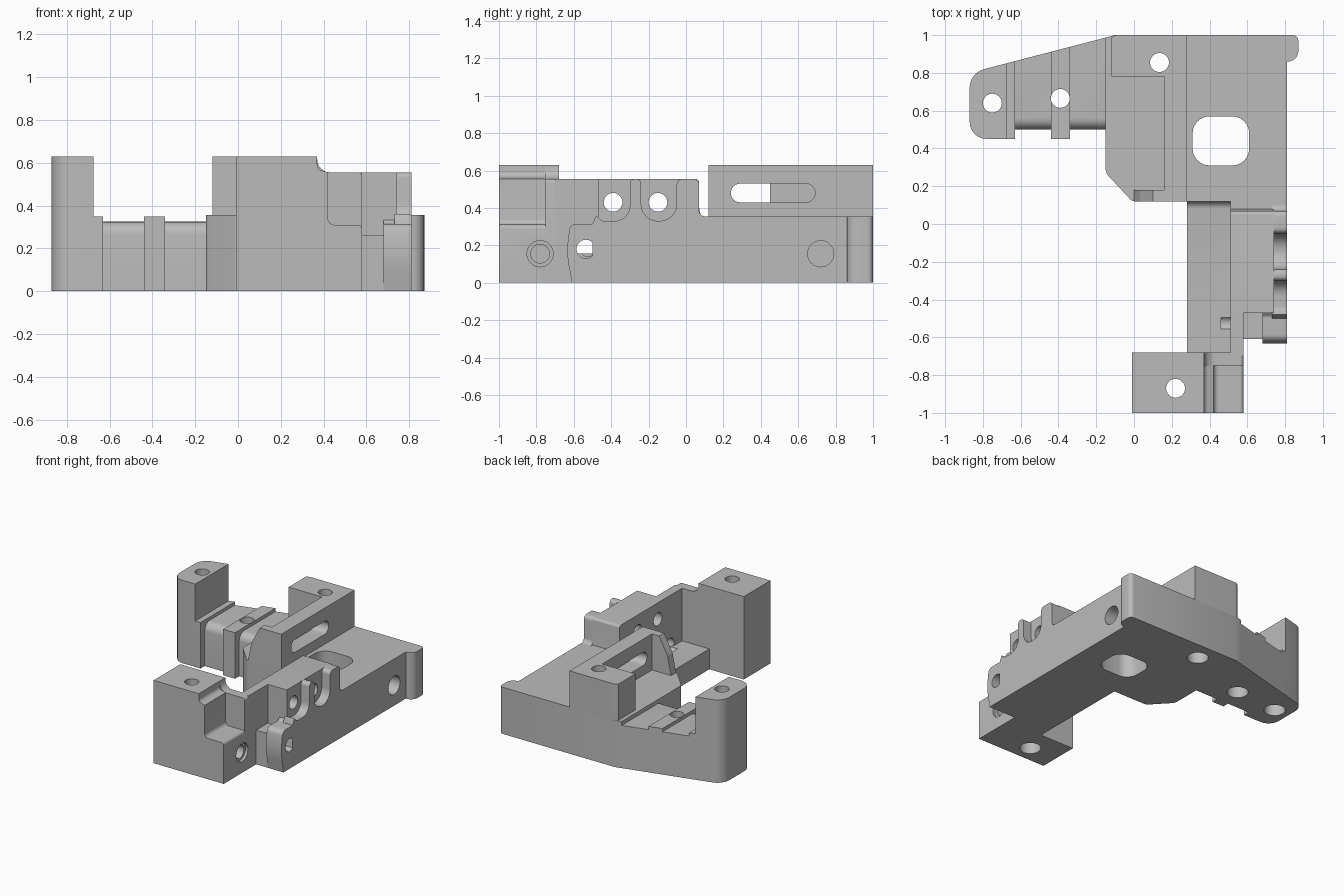
import bpy, bmesh, math
from mathutils import Vector

cube = bpy.data.objects.get("Cube")
if cube:
    bpy.data.objects.remove(cube, do_unlink=True)

grey = bpy.data.materials.new("plain grey")
grey.use_nodes = True
colour = (0.5, 0.5, 0.5, 1)
grey.diffuse_color = colour
grey.node_tree.nodes["Principled BSDF"].inputs["Base Color"].default_value = colour

PLACE = {"x": lambda a, b, h: (h, a, b),
         "y": lambda a, b, h: (a, h, b),
         "z": lambda a, b, h: (a, b, h)}


def rounded(points, steps=6):
    """Replace each corner (a, b, radius) with an arc."""
    out = []
    for i, (a, b, *r) in enumerate(points):
        p = Vector((a, b, 0))
        if not r:
            out.append((a, b))
            continue
        before = (Vector((*points[i - 1][:2], 0)) - p).normalized()
        after = (Vector((*points[(i + 1) % len(points)][:2], 0)) - p).normalized()
        half = before.angle(after) / 2
        centre = p + (before + after).normalized() * r[0] / math.sin(half)
        reach = r[0] / math.tan(half)
        start = (p + before * reach - centre).normalized()
        end = (p + after * reach - centre).normalized()
        for k in range(steps + 1):
            q = centre + start.slerp(end, k / steps) * r[0]
            out.append((q.x, q.y))
    return out


def prism(name, axis, low, high, points):
    """Extrude a profile along an axis."""
    bm = bmesh.new()
    outline = rounded(points)
    rings = [[bm.verts.new(PLACE[axis](a, b, h)) for a, b in outline] for h in (low, high)]
    for ring in rings:
        bm.faces.new(ring)
    n = len(outline)
    for i in range(n):
        j = (i + 1) % n
        bm.faces.new((rings[0][i], rings[0][j], rings[1][j], rings[1][i]))
    bmesh.ops.recalc_face_normals(bm, faces=bm.faces)
    mesh = bpy.data.meshes.new(name)
    bm.to_mesh(mesh)
    bm.free()
    mesh.materials.append(grey)
    obj = bpy.data.objects.new(name, mesh)
    bpy.context.collection.objects.link(obj)
    return obj


def rect(a0, a1, b0, b1, r=None):
    corners = [(a0, b0), (a1, b0), (a1, b1), (a0, b1)]
    return [c + (r,) for c in corners] if r else corners


def circle(a, b, r, n=32):
    return [(a + r * math.cos(math.tau * i / n), b + r * math.sin(math.tau * i / n))
            for i in range(n)]


def carve(obj, axis, low, high, points, operation="DIFFERENCE"):
    """Apply one boolean with a temporary helper prism."""
    helper = prism("cutter", axis, low, high, points)
    helper.hide_render = True
    mod = obj.modifiers.new("carve", "BOOLEAN")
    mod.operation, mod.solver, mod.object = operation, "EXACT", helper
    bpy.context.view_layer.objects.active = obj
    bpy.ops.object.modifier_apply(modifier=mod.name)
    bpy.data.objects.remove(helper, do_unlink=True)


def screw_hole(obj, x, y):
    """Vertical hole with a wider bore from below."""
    carve(obj, "z", -0.1, 0.8, circle(x, y, 0.05))
    carve(obj, "z", -0.1, 0.2, circle(x, y, 0.075))


# Main deck with window, side bore and corner lobe
deck = prism("deck", "z", 0, 0.355, [
    (-0.15, 0.27, 0.06), (-0.01, 0.12, 0.04), (0.51, 0.12), (0.51, 0.07), (0.81, 0.07),
    (0.81, 0.86), (0.87, 0.86, 0.055), (0.87, 1, 0.03), (-0.1, 1), (-0.15, 0.987)])
carve(deck, "z", -0.1, 0.5, rect(0.31, 0.61, 0.31, 0.57, 0.09))
carve(deck, "x", 0.68, 1, circle(0.72, 0.155, 0.07))
screw_hole(deck, 0.135, 0.855)

# Raised rear block, slotted wall and end gusset
rear_block = prism("rear_block", "z", 0.355, 0.63, [
    (-0.12, 0.78), (0.28, 0.78), (0.28, 1), (-0.1, 1, 0.04), (-0.12, 0.985)])
screw_hole(rear_block, 0.135, 0.855)
slotted_wall = prism("slotted_wall", "x", 0.16, 0.28, rect(0.12, 0.78, 0.355, 0.63))
carve(slotted_wall, "x", 0, 0.4, rect(0.24, 0.69, 0.43, 0.53, 0.049))
prism("wall_gusset", "y", 0.12, 0.18, [
    (0.0, 0.355), (0.16, 0.355), (0.16, 0.63), (0.1, 0.63), (0.03, 0.5, 0.08)])

# Side arm: pieces trimmed to one tapered outline
ARM = [(-0.87, 0.45, 0.09), (-0.13, 0.45), (-0.13, 0.992), (-0.87, 0.8, 0.1)]
arm_parts = [
    prism("arm_beam", "x", -0.66, -0.1, [(0.5, 0), (1.1, 0), (1.1, 0.325), (0.5, 0.325, 0.06)]),
    prism("arm_rib", "x", -0.44, -0.34, rect(0.4, 1.1, 0, 0.35)),
    prism("arm_tower", "y", 0.4, 1.1, [
        (-1, 0), (-0.63, 0), (-0.63, 0.35), (-0.675, 0.35), (-0.675, 0.63), (-1, 0.63)])]
for part in arm_parts:
    carve(part, "z", -0.05, 0.8, ARM, "INTERSECT")
for part in arm_parts[:2]:
    screw_hole(part, -0.39, 0.665)
screw_hole(arm_parts[2], -0.75, 0.64)

# Low channel floor with a fillet up to the deck
channel = prism("channel_floor", "x", 0.28, 0.52, [
    (-0.69, 0), (0.13, 0), (0.13, 0.2), (0.12, 0.2), (0.12, 0.155, 0.04), (-0.69, 0.155)])
carve(channel, "x", 0.46, 0.6, circle(-0.525, 0.18, 0.04))

# Upright wall with two bores
thin_wall = prism("thin_wall", "x", 0.51, 0.58, rect(-0.7, -0.47, 0, 0.555))
core_wall = prism("core_wall", "x", 0.51, 0.74, [
    (-0.47, 0), (0.08, 0), (0.08, 0.355), (0.07, 0.4), (0.07, 0.555, 0.02), (-0.47, 0.555)])
for y in (-0.39, -0.15):
    carve(core_wall, "x", 0.4, 0.9, circle(y, 0.43, 0.05))

# Outer cladding with rounded notches between posts
prism("notched_cladding", "x", 0.73, 0.81, [
    (-0.5, 0), (0.1, 0), (0.12, 0.355), (0.07, 0.355, 0.03), (0.07, 0.555, 0.03),
    (-0.05, 0.555, 0.03), (-0.05, 0.33, 0.09), (-0.24, 0.33, 0.09), (-0.24, 0.555, 0.025),
    (-0.3, 0.555, 0.025), (-0.3, 0.33, 0.08), (-0.45, 0.33, 0.03), (-0.48, 0.36), (-0.5, 0.315)])

# Lug and its bridge, pierced by a side bore
lug = prism("side_lug", "x", 0.68, 0.81, [
    (-0.61, 0), (-0.46, 0), (-0.46, 0.34), (-0.49, 0.315, 0.02), (-0.62, 0.315, 0.04),
    (-0.64, 0.16, 0.5)])
bridge = prism("lug_bridge", "x", 0.57, 0.69, rect(-0.61, -0.46, 0, 0.26))
for part in (thin_wall, lug, bridge):
    carve(part, "x", 0.4, 0.9, circle(-0.535, 0.18, 0.05))

# Front block with shoulder and lower step
front_block = prism("front_block", "y", -1, -0.75, [
    (-0.01, 0), (0.58, 0), (0.58, 0.31, 0.02), (0.42, 0.31, 0.03), (0.42, 0.555),
    (0.37, 0.57, 0.03), (0.37, 0.63), (-0.01, 0.63)])
carve(front_block, "x", 0.45, 0.7, circle(-0.78, 0.155, 0.05))
carve(front_block, "x", 0.56, 0.7, circle(-0.78, 0.155, 0.07))
screw_hole(front_block, 0.22, -0.87)
shoulder = prism("front_block_shoulder", "y", -0.75, -0.68, [
    (-0.01, 0), (0.58, 0), (0.58, 0.555, 0.02), (0.37, 0.555, 0.06), (0.37, 0.63), (-0.01, 0.63)])
carve(shoulder, "x", 0.45, 0.7, circle(-0.78, 0.155, 0.05))
carve(shoulder, "x", 0.56, 0.7, circle(-0.78, 0.155, 0.07))
screw_hole(shoulder, 0.22, -0.87)

# Smooth the round surfaces, keep edges crisp
for obj in bpy.context.collection.objects:
    if obj.type == "MESH" and grey.name in obj.data.materials:
        bpy.ops.object.select_all(action="DESELECT")
        obj.select_set(True)
        bpy.context.view_layer.objects.active = obj
        bpy.ops.object.shade_smooth_by_angle(angle=math.radians(30))
